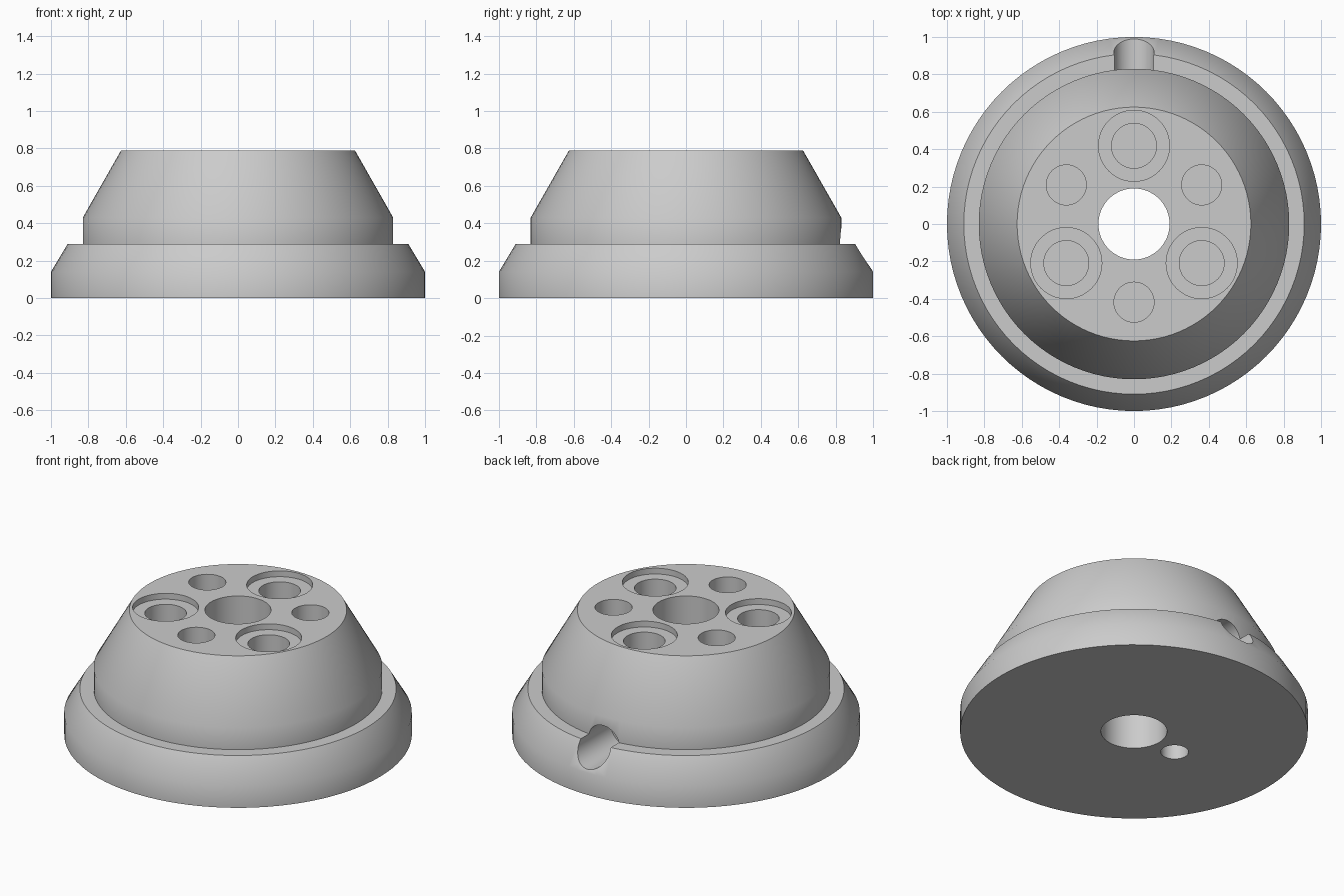
import bpy
import bmesh
from math import pi, sin, cos, radians
from mathutils import Matrix

cube = bpy.data.objects.get("Cube")
if cube:
    bpy.data.objects.remove(cube, do_unlink=True)

# Single grey finish
grey = bpy.data.materials.new("plain_grey")
grey.use_nodes = True
COLOUR = (0.6, 0.6, 0.6, 1)
grey.diffuse_color = COLOUR
grey.node_tree.nodes["Principled BSDF"].inputs["Base Color"].default_value = COLOUR


def lathe(name, profile, segments, matrix=Matrix()):
    """Closed solid turned about z from (radius, height) points, bottom to top."""
    bm = bmesh.new()
    rings = []
    for r, z in profile:
        rings.append([bm.verts.new((r * cos(2 * pi * i / segments),
                                    r * sin(2 * pi * i / segments), z))
                      for i in range(segments)])
    for low, high in zip(rings, rings[1:]):
        for i in range(segments):
            j = (i + 1) % segments
            bm.faces.new((low[i], low[j], high[j], high[i]))
    bm.faces.new(rings[0][::-1])
    bm.faces.new(rings[-1])
    bm.transform(matrix)
    mesh = bpy.data.meshes.new(name)
    bm.to_mesh(mesh)
    bm.free()
    mesh.materials.append(grey)
    obj = bpy.data.objects.new(name, mesh)
    bpy.context.collection.objects.link(obj)
    return obj


# Stepped, tapered body
TOP = 0.79
body = lathe("stepped_hub_body",
             [(1, 0), (1, 0.14), (0.91, 0.29), (0.83, 0.29), (0.83, 0.43), (0.625, TOP)], 96)

# Centre bore, right through
cutters = [lathe("centre_bore_cutter", [(0.19, -0.1), (0.19, 1)], 64)]

# Ring of six blind holes, every other one counterbored
PLAIN = [(0.107, 0.4), (0.107, 1)]
STEPPED = [(0.12, 0.4), (0.12, TOP - 0.037), (0.19, TOP - 0.037), (0.19, 1)]
for k in range(6):
    a = radians(90 + 60 * k)
    place = Matrix.Translation((0.418 * cos(a), 0.418 * sin(a), 0))
    cutters.append(lathe("bolt_hole_cutter", PLAIN if k % 2 else STEPPED, 48, place))

# Locating hole underneath
cutters.append(lathe("locating_hole_cutter", [(0.08, -0.1), (0.08, 0.2)], 32,
                     Matrix.Translation((-0.33, -0.03, 0))))

# Radial screw hole at the back
cutters.append(lathe("radial_hole_cutter", [(0.108, 0.6), (0.108, 1.2)], 48,
                     Matrix.Translation((0, 0, 0.265)) @ Matrix.Rotation(-pi / 2, 4, "X")))

bpy.ops.object.select_all(action="DESELECT")
body.select_set(True)
bpy.context.view_layer.objects.active = body
for cutter in cutters:
    cutter.hide_render = True
    mod = body.modifiers.new("cut", "BOOLEAN")
    mod.operation = "DIFFERENCE"
    mod.solver = "EXACT"
    mod.object = cutter
    bpy.ops.object.modifier_apply(modifier=mod.name)
    bpy.data.objects.remove(cutter, do_unlink=True)

bpy.ops.object.shade_smooth_by_angle(angle=radians(35))
